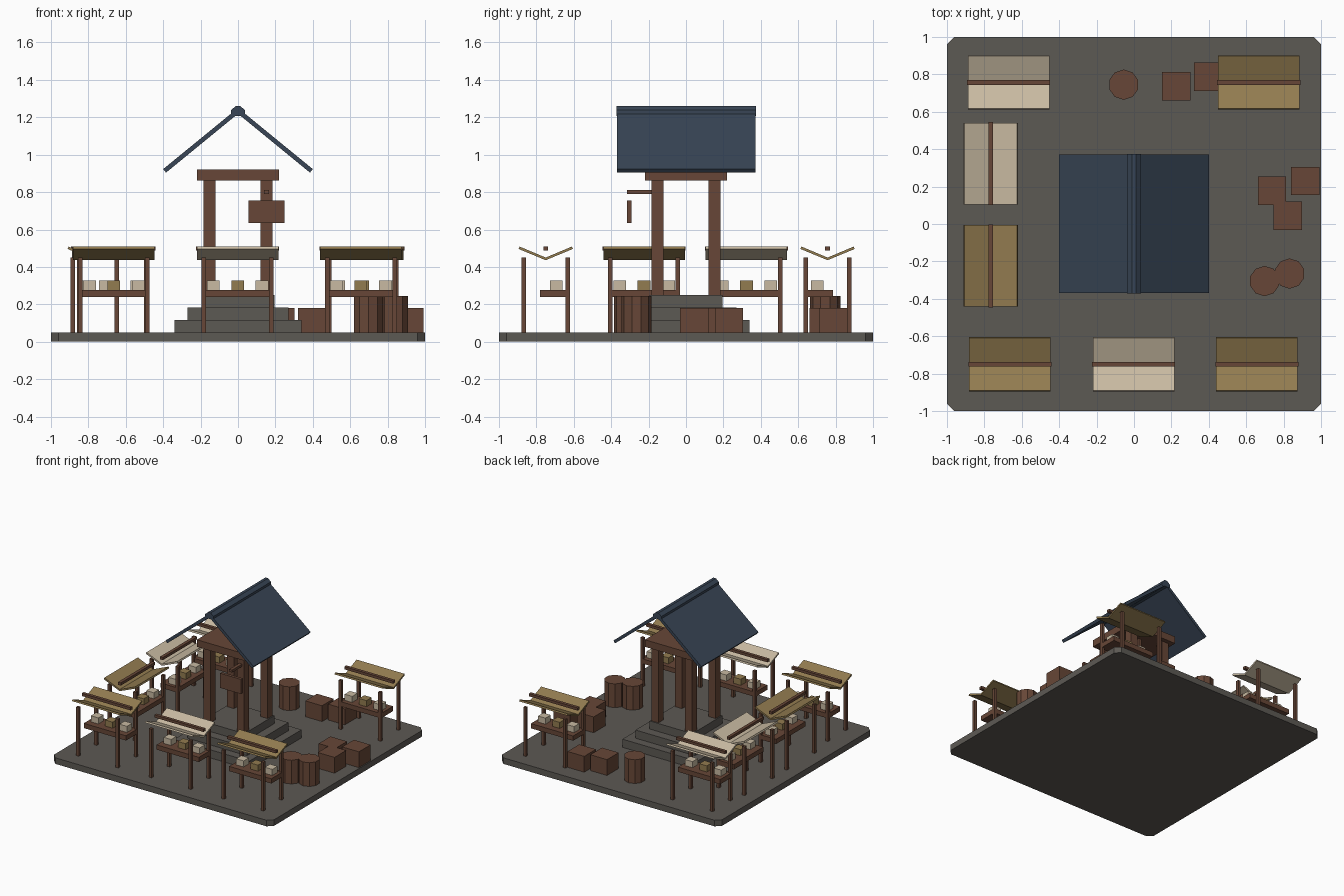
import bpy, bmesh, math
from mathutils import Matrix, Vector

if "Cube" in bpy.data.objects:
    bpy.data.objects.remove(bpy.data.objects["Cube"])


def mat(name, rgb):
    m = bpy.data.materials.new(name)
    m.diffuse_color = (*rgb, 1)
    m.use_nodes = True
    m.node_tree.nodes["Principled BSDF"].inputs["Base Color"].default_value = m.diffuse_color
    return m


STONE = mat("grey_stone", (0.108, 0.1, 0.088))
WOOD = mat("brown_wood", (0.135, 0.062, 0.038))
NAVY = mat("navy_roof", (0.04, 0.06, 0.092))
OCHRE = mat("ochre_cloth", (0.29, 0.2, 0.08))
CREAM = mat("cream_cloth", (0.58, 0.49, 0.36))


def finish(bm, name, m, xf=Matrix()):
    bmesh.ops.transform(bm, matrix=xf, verts=bm.verts)
    bmesh.ops.recalc_face_normals(bm, faces=bm.faces)
    me = bpy.data.meshes.new(name)
    bm.to_mesh(me)
    bm.free()
    me.materials.append(m)
    ob = bpy.data.objects.new(name, me)
    bpy.context.collection.objects.link(ob)
    return ob


def box(name, x0, x1, y0, y1, z0, z1, m, xf=Matrix()):
    bm = bmesh.new()
    bmesh.ops.create_cube(bm, size=1)
    t = Matrix.Translation(((x0 + x1) / 2, (y0 + y1) / 2, (z0 + z1) / 2))
    s = Matrix.Diagonal((x1 - x0, y1 - y0, z1 - z0, 1))
    return finish(bm, name, m, xf @ t @ s)


def extrude(name, pts, vec, m, xf=Matrix()):
    """Prism from a flat outline of 3D points."""
    bm = bmesh.new()
    f = bm.faces.new([bm.verts.new(p) for p in pts])
    r = bmesh.ops.extrude_face_region(bm, geom=[f])
    vs = [v for v in r["geom"] if isinstance(v, bmesh.types.BMVert)]
    bmesh.ops.translate(bm, verts=vs, vec=Vector(vec))
    if f.is_valid and len(f.link_loops if hasattr(f, "link_loops") else f.loops) and \
            not any(len(e.link_faces) < 2 for e in bm.edges):
        pass
    else:
        bmesh.ops.holes_fill(bm, edges=bm.edges)
    return finish(bm, name, m, xf)


# Paved base with clipped corners
c = 0.96
extrude("paved_base", [(1, -c, 0), (1, c, 0), (c, 1, 0), (-c, 1, 0), (-1, c, 0),
                       (-1, -c, 0), (-c, -1, 0), (c, -1, 0)], (0, 0, 0.05), STONE)

# Stepped plinth
for i, (h, z0, z1) in enumerate([(0.34, 0.05, 0.117), (0.27, 0.117, 0.184), (0.195, 0.184, 0.25)]):
    box(f"plinth_step_{i}", -h, h, -h, h, z0, z1, STONE)

# Shelter posts and top frame
for sx in (-1, 1):
    for sy in (-1, 1):
        x, y, r = sx * 0.153, sy * 0.153, 0.032
        box("shelter_post", x - r, x + r, y - r, y + r, 0.25, 0.865, WOOD)
box("shelter_top_frame", -0.22, 0.22, -0.22, 0.22, 0.862, 0.92, WOOD)

# Pitched roof panels and ridge cap
for s in (-1, 1):
    extrude("roof_panel", [(0, -0.37, 1.25), (s * 0.4, -0.37, 0.923), (s * 0.385, -0.37, 0.904),
                           (0, -0.37, 1.219)], (0, 0.742, 0), NAVY)
extrude("roof_ridge_cap", [(-0.038, -0.372, 1.208), (0.038, -0.372, 1.208), (0.038, -0.372, 1.238),
                           (0.012, -0.372, 1.26), (-0.012, -0.372, 1.26), (-0.038, -0.372, 1.238)],
        (0, 0.746, 0), NAVY)

# Hanging sign and its arm
box("sign_arm", 0.14, 0.167, -0.315, -0.185, 0.79, 0.81, WOOD)
box("sign_board", 0.057, 0.248, -0.315, -0.291, 0.635, 0.755, WOOD)


# Market stall: counter faces local +y
def stall(x, y, turn, cloth):
    xf = Matrix.Translation((x, y, 0)) @ Matrix.Rotation(math.radians(turn), 4, "Z")
    for px in (-0.18, 0.18):
        for py in (-0.117, 0.117):
            box("stall_post", px - .012, px + .012, py - .012, py + .012, 0.05, 0.45, WOOD, xf)
    box("stall_counter", -0.192, 0.192, -0.03, 0.127, 0.238, 0.277, WOOD, xf)
    for gx, m in ((-0.13, CREAM), (0, OCHRE), (0.13, CREAM)):
        box("stall_goods", gx - .034, gx + .034, 0.022, 0.09, 0.277, 0.327, m, xf)
    for s in (-1, 1):
        extrude("stall_canopy", [(-0.218, 0, 0.436), (-0.218, s * 0.145, 0.496),
                                 (-0.218, s * 0.14, 0.509), (-0.218, 0, 0.45)],
                (0.436, 0, 0), cloth, xf)
    box("stall_canopy_bar", -0.222, 0.222, -0.013, 0.013, 0.487, 0.509, WOOD, xf)


for x, y, turn, cloth in [(-0.664, -0.75, 0, OCHRE), (-0.002, -0.75, 0, CREAM),
                          (0.657, -0.75, 0, OCHRE), (-0.67, 0.757, 180, CREAM),
                          (0.667, 0.757, 180, OCHRE), (-0.766, 0.323, -90, CREAM),
                          (-0.766, -0.224, -90, OCHRE)]:
    stall(x, y, turn, cloth)

# Crates
for x, y in [(0.225, 0.737), (0.397, 0.787), (0.738, 0.178), (0.823, 0.045), (0.915, 0.23)]:
    box("crate", x - .076, x + .076, y - .076, y + .076, 0.05, 0.18, WOOD)

# Barrels
for x, y in [(-0.055, 0.745), (0.698, -0.305), (0.832, -0.265)]:
    bm = bmesh.new()
    bmesh.ops.create_cone(bm, cap_ends=True, segments=10, radius1=0.081, radius2=0.081, depth=0.195)
    finish(bm, "barrel", WOOD, Matrix.Translation((x, y, 0.1475)))
